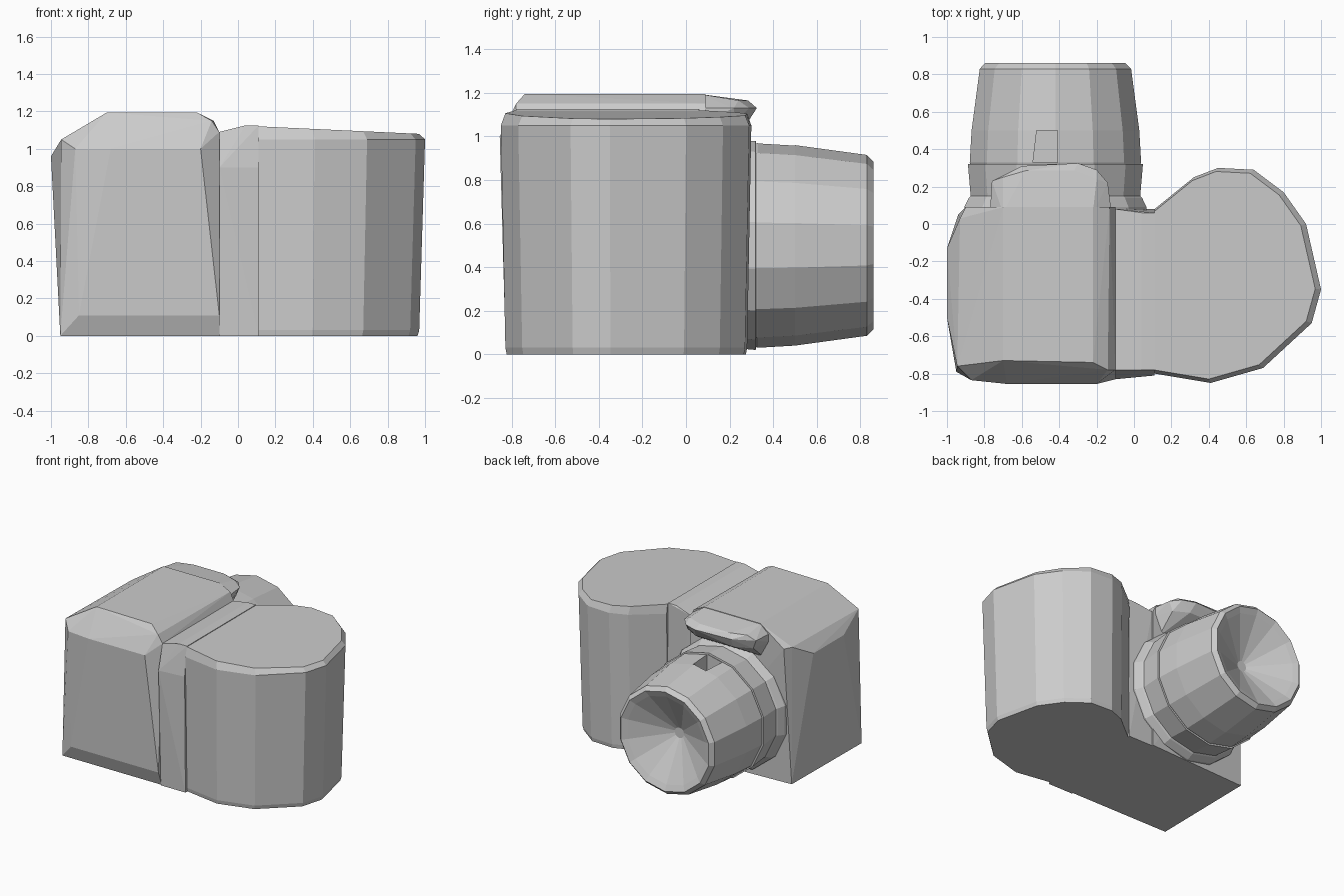
import bpy, bmesh, math

if "Cube" in bpy.data.objects:
    bpy.data.objects.remove(bpy.data.objects["Cube"])


def finish(name, bm):
    bmesh.ops.recalc_face_normals(bm, faces=bm.faces[:])
    mesh = bpy.data.meshes.new(name)
    bm.to_mesh(mesh)
    bm.free()
    obj = bpy.data.objects.new(name, mesh)
    bpy.context.scene.collection.objects.link(obj)
    return obj


def loft(name, rings):
    """Skin a stack of equal-length point rings and cap both ends."""
    bm = bmesh.new()
    rows = [[bm.verts.new(p) for p in ring] for ring in rings]
    n = len(rows[0])
    for a, b in zip(rows, rows[1:]):
        for i in range(n):
            j = (i + 1) % n
            bm.faces.new((a[i], a[j], b[j], b[i]))
    bm.faces.new(rows[0])
    bm.faces.new(rows[-1])
    return finish(name, bm)


def hull(name, layers):
    """Convex block from outlines given as height: [(x, y), ...]."""
    bm = bmesh.new()
    for z, outline in layers.items():
        for x, y in outline:
            bm.verts.new((x, y, z))
    result = bmesh.ops.convex_hull(bm, input=bm.verts[:])
    loose = [v for v in bm.verts if not v.link_faces]
    bmesh.ops.delete(bm, geom=loose, context='VERTS')
    bmesh.ops.dissolve_limit(bm, angle_limit=0.01, verts=bm.verts[:], edges=bm.edges[:])
    return finish(name, bm)


# Main body block with chamfered front, top and outer side
hull("main_body", {
    0.0: [(-0.95, -0.79), (-0.10, -0.79), (-0.10, 0.09), (-0.94, 0.05)],
    0.11: [(-0.85, -0.83), (-0.10, -0.83)],
    0.96: [(-1.0, -0.50), (-1.0, -0.13)],
    1.0: [(-0.87, -0.835), (-0.68, -0.855), (-0.20, -0.855)],
    1.05: [(-0.945, -0.76), (-0.93, 0.03), (-0.90, 0.09)],
    1.09: [(-0.10, -0.78), (-0.10, 0.09)],
    1.15: [(-0.14, -0.78), (-0.13, 0.09)],
    1.195: [(-0.70, -0.73), (-0.22, -0.74), (-0.22, 0.09), (-0.70, 0.09)],
})

# Overhanging finder hood above the lens
hull("finder_hood", {
    0.93: [(-0.70, 0.06), (-0.18, 0.06)],
    1.06: [(-0.73, 0.22), (-0.60, 0.28), (-0.28, 0.28), (-0.17, 0.22),
           (-0.77, 0.06), (-0.12, 0.06)],
    1.13: [(-0.76, 0.23), (-0.60, 0.31), (-0.30, 0.325), (-0.20, 0.29),
           (-0.14, 0.22), (-0.12, 0.06), (-0.77, 0.06)],
    1.165: [(-0.70, 0.25), (-0.58, 0.285), (-0.32, 0.285), (-0.20, 0.24)],
    1.195: [(-0.70, 0.06), (-0.22, 0.06)],
})

# Narrow strip joining body and grip
hull("centre_strip", {
    0.0: [(-0.10, -0.80), (0.11, -0.80), (0.11, 0.08), (-0.10, 0.08)],
    0.90: [(-0.10, -0.83), (0.11, -0.81)],
    1.09: [(-0.10, -0.78), (-0.10, 0.08)],
    1.125: [(0.04, -0.78), (0.11, -0.78), (0.11, 0.06), (0.04, 0.06)],
})

# Rounded faceted grip, leaning slightly outward with a sloping top
outline = [(0.11, -0.80), (0.41, -0.85), (0.69, -0.77), (0.95, -0.53), (1.0, -0.35),
           (0.92, 0.0), (0.80, 0.17), (0.64, 0.29), (0.45, 0.30), (0.32, 0.25), (0.11, 0.08)]


def grip_ring(scale, height):
    return [(0.11 + (x - 0.11) * scale, -0.25 + (y + 0.25) * scale, height(x))
            for x, y in outline]


loft("grip", [
    grip_ring(0.955, lambda x: 0.0),
    grip_ring(0.965, lambda x: 0.03),
    grip_ring(1.0, lambda x: 1.05),
    grip_ring(0.965, lambda x: 1.12 - 0.045 * (x - 0.11)),
])

# Lens parts, all faceted rings around one front-to-back axis
CX, CZ, SIDES = -0.42, 0.50, 14


def lens_rings(stations):
    return [[(CX + r * math.cos(2 * math.pi * i / SIDES + math.pi / SIDES), y,
              CZ + r * math.sin(2 * math.pi * i / SIDES + math.pi / SIDES))
             for i in range(SIDES)] for y, r in stations]


loft("lens_mount", lens_rings([(0.04, 0.50), (0.09, 0.50), (0.14, 0.475),
                               (0.15, 0.465), (0.32, 0.48), (0.325, 0.44)]))
barrel = loft("lens_barrel", lens_rings([(0.30, 0.46), (0.33, 0.47), (0.50, 0.46),
                                         (0.83, 0.415), (0.86, 0.385), (0.84, 0.34),
                                         (0.68, 0.04)]))

# Small notch in the top of the barrel
notch = loft("notch_cutter", [[(-0.54, 0.33, z), (-0.41, 0.33, z),
                               (-0.41, 0.50, z), (-0.52, 0.50, z)] for z in (0.78, 1.04)])
notch.hide_render = True
notch.hide_viewport = True
cut = barrel.modifiers.new("notch", 'BOOLEAN')
cut.object = notch
cut.operation = 'DIFFERENCE'
cut.solver = 'EXACT'
